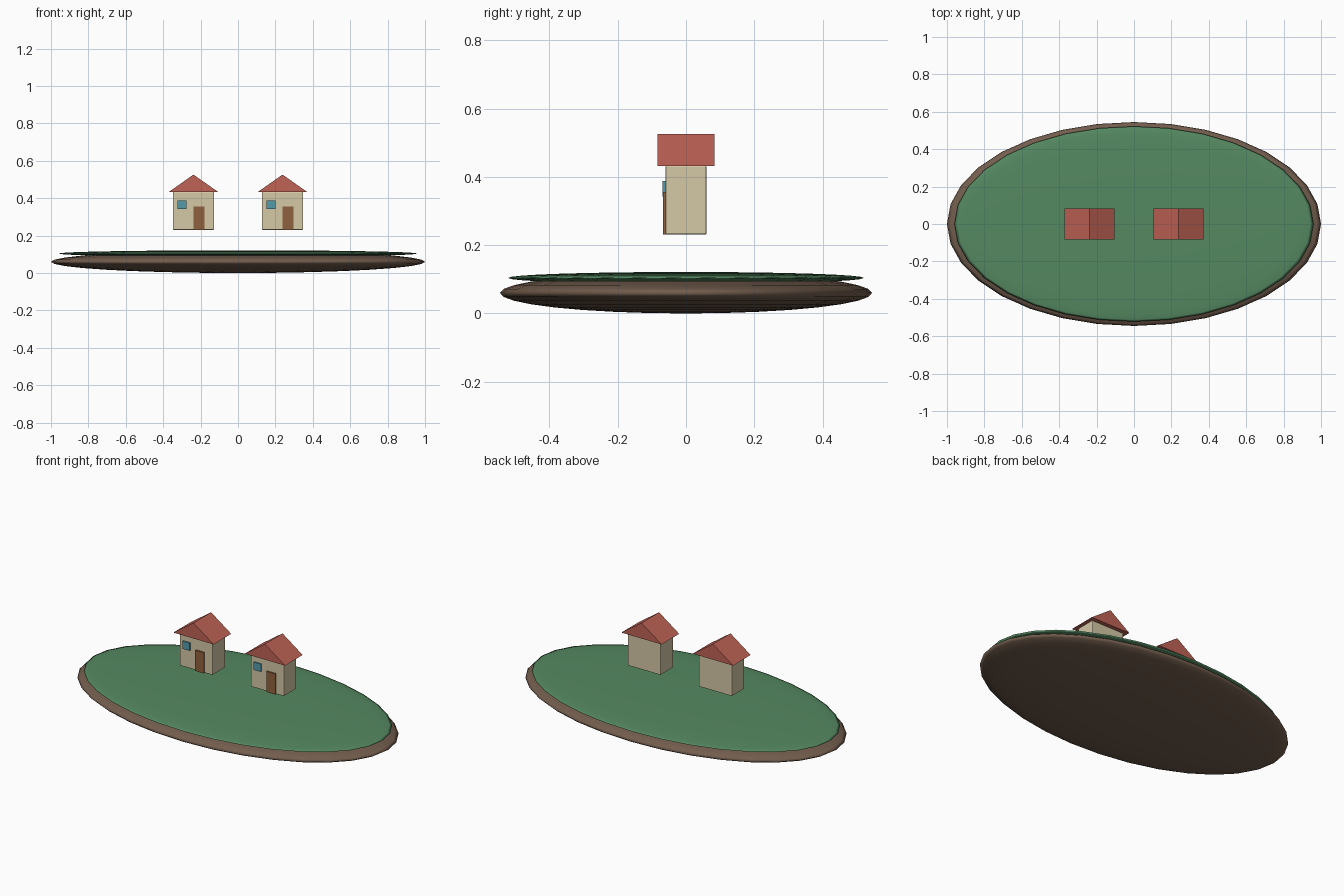
import bpy
import bmesh

if "Cube" in bpy.data.objects:
    bpy.data.objects.remove(bpy.data.objects["Cube"])


def material(name, color):
    m = bpy.data.materials.new(name)
    m.diffuse_color = (*color, 1)
    m.use_nodes = True
    m.node_tree.nodes["Principled BSDF"].inputs["Base Color"].default_value = m.diffuse_color
    return m


SOIL = material("soil brown", (0.17, 0.11, 0.075))
GRASS = material("grass green", (0.09, 0.25, 0.12))
WALL = material("cream wall", (0.66, 0.58, 0.38))
ROOF = material("roof red", (0.52, 0.125, 0.092))
DOOR = material("door brown", (0.28, 0.12, 0.05))
GLASS = material("window blue", (0.09, 0.33, 0.41))


def add_object(name, bm, mat):
    bmesh.ops.recalc_face_normals(bm, faces=bm.faces)
    mesh = bpy.data.meshes.new(name)
    bm.to_mesh(mesh)
    bm.free()
    mesh.materials.append(mat)
    ob = bpy.data.objects.new(name, mesh)
    bpy.context.collection.objects.link(ob)
    return ob


def disc(name, center_z, radii, mat):
    """Flattened smooth sphere."""
    bm = bmesh.new()
    bmesh.ops.create_uvsphere(bm, u_segments=32, v_segments=16, radius=1)
    bmesh.ops.scale(bm, vec=radii, verts=bm.verts)
    bmesh.ops.translate(bm, vec=(0, 0, center_z), verts=bm.verts)
    for f in bm.faces:
        f.smooth = True
    return add_object(name, bm, mat)


def box(name, low, high, mat, bevel=0):
    bm = bmesh.new()
    bmesh.ops.create_cube(bm, size=1)
    bmesh.ops.scale(bm, vec=[b - a for a, b in zip(low, high)], verts=bm.verts)
    bmesh.ops.translate(bm, vec=[(a + b) / 2 for a, b in zip(low, high)], verts=bm.verts)
    ob = add_object(name, bm, mat)
    if bevel:
        mod = ob.modifiers.new("soft edges", 'BEVEL')
        mod.width = bevel
        mod.segments = 2
    return ob


def gable_roof(name, x, half_width, half_depth, eave, ridge, mat):
    """Triangular prism with its ridge along y."""
    bm = bmesh.new()
    profile = [(x - half_width, eave), (x + half_width, eave), (x, ridge)]
    face = bm.faces.new([bm.verts.new((px, -half_depth, pz)) for px, pz in profile])
    ext = bmesh.ops.extrude_face_region(bm, geom=[face], use_keep_orig=True)
    moved = [v for v in ext["geom"] if isinstance(v, bmesh.types.BMVert)]
    bmesh.ops.translate(bm, vec=(0, 2 * half_depth, 0), verts=moved)
    return add_object(name, bm, mat)


# Island: soil below, thin grass cap above
disc("soil_base", 0.06, (1.0, 0.545, 0.06), SOIL)
disc("grass_cap", 0.104, (0.96, 0.522, 0.0175), GRASS)

# Two identical houses hovering over the grass
for side, x in (("left", -0.238), ("right", 0.238)):
    box(f"{side}_house_walls", (x - 0.11, -0.06, 0.231), (x + 0.11, 0.06, 0.433), WALL, 0.004)
    gable_roof(f"{side}_house_roof", x, 0.134, 0.084, 0.432, 0.526, ROOF)
    box(f"{side}_house_door", (x, -0.068, 0.231), (x + 0.058, -0.059, 0.356), DOOR)
    box(f"{side}_house_window", (x - 0.085, -0.069, 0.342), (x - 0.038, -0.06, 0.388), GLASS)
